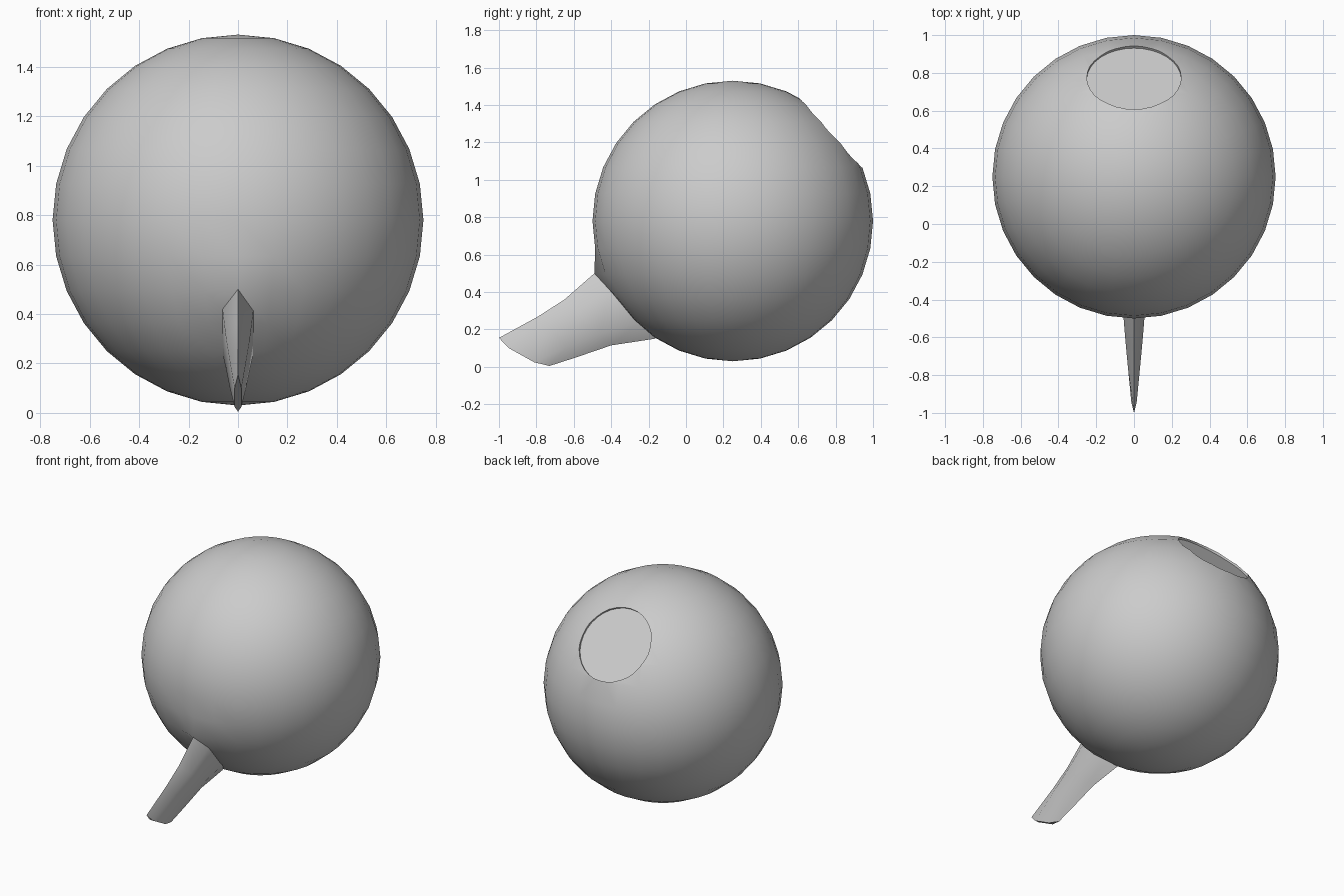
import bpy, bmesh, math
from mathutils import Vector

if "Cube" in bpy.data.objects:
    bpy.data.objects.remove(bpy.data.objects["Cube"])

CENTRE = Vector((0, 0.25, 0.78))
R = 0.75


def activate(ob):
    bpy.ops.object.select_all(action='DESELECT')
    ob.select_set(True)
    bpy.context.view_layer.objects.active = ob


def smooth(ob, angle):
    activate(ob)
    bpy.ops.object.shade_smooth_by_angle(angle=math.radians(angle))


# round body, pulled out slightly where the stem begins
bpy.ops.mesh.primitive_uv_sphere_add(segments=32, ring_count=16, radius=R, location=CENTRE)
body = bpy.context.object
body.name = "round_body"
root = Vector((0, -0.49, 0.50)) - CENTRE
nearest = min(body.data.vertices, key=lambda v: (v.co - root).length)
nearest.co = root

# shallow round recess on the upper back
tilt = math.radians(41.8)
axis = Vector((0, math.cos(tilt), math.sin(tilt)))
floor, depth = 0.69, 0.3
bpy.ops.mesh.primitive_cylinder_add(vertices=32, radius=0.25, depth=depth,
                                    location=CENTRE + axis * (floor + depth / 2))
cutter = bpy.context.object
cutter.name = "recess_cutter"
cutter.rotation_euler = (tilt - math.pi / 2, 0, 0)
cutter.hide_render = True

mod = body.modifiers.new("recess", 'BOOLEAN')
mod.operation = 'DIFFERENCE'
mod.solver = 'EXACT'
mod.object = cutter
activate(body)
bpy.ops.object.modifier_apply(modifier=mod.name)
bpy.data.objects.remove(cutter)
smooth(body, 30)

# tapering stem: top (y, z), bottom (y, z), half width, outward bulge
sections = [
    ((-0.38, 0.56), (-0.05, 0.20), 0.065, 0.0),
    ((-0.49, 0.50), (-0.17, 0.15), 0.062, 0.0),
    ((-0.65, 0.36), (-0.40, 0.115), 0.048, 0.0),
    ((-0.79, 0.27), (-0.59, 0.05), 0.034, 0.0),
    ((-1.00, 0.155), (-0.73, 0.005), 0.014, 0.03),
]
bm = bmesh.new()
rings = []
for top, bottom, w, bulge in sections:
    t, b = Vector((0, *top)), Vector((0, *bottom))
    out = Vector((0, -0.6, -0.8)) * bulge

    def point(f, x):
        return bm.verts.new(t.lerp(b, f) + out * (4 * f * (1 - f)) + Vector((x, 0, 0)))

    rings.append([point(0, 0), point(0.25, w), point(0.75, w),
                  point(1, 0), point(0.75, -w), point(0.25, -w)])
for a, b in zip(rings, rings[1:]):
    for i in range(6):
        j = (i + 1) % 6
        bm.faces.new((a[i], a[j], b[j], b[i]))
bm.faces.new(rings[0])
bm.faces.new(rings[-1])
bmesh.ops.recalc_face_normals(bm, faces=bm.faces)
mesh = bpy.data.meshes.new("stem")
bm.to_mesh(mesh)
bm.free()
stem = bpy.data.objects.new("stem", mesh)
bpy.context.collection.objects.link(stem)
smooth(stem, 40)
